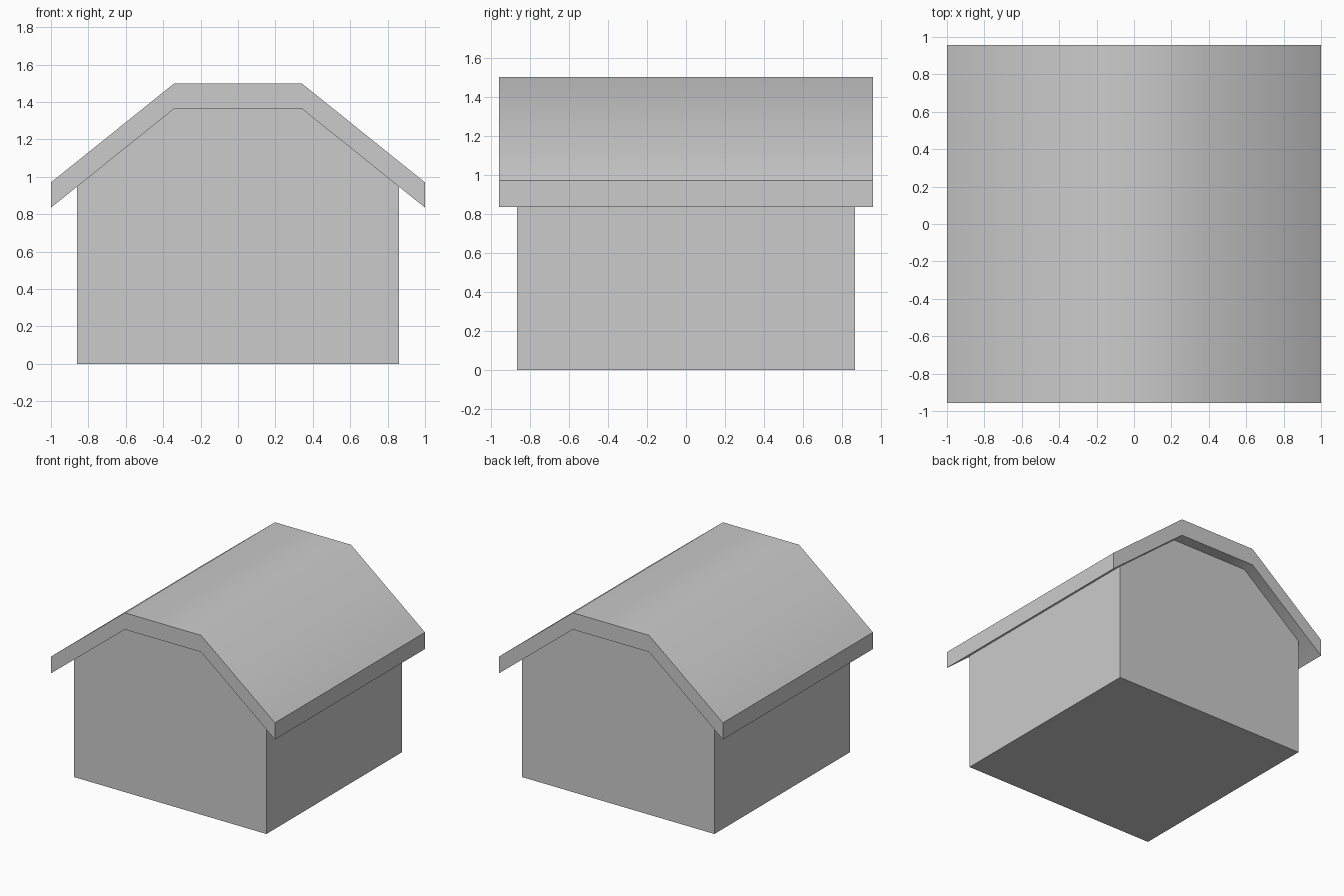
import bpy, bmesh, math

if "Cube" in bpy.data.objects:
    bpy.data.objects.remove(bpy.data.objects["Cube"])


def prism(name, profile, half_depth):
    """Extrude an x-z profile along y, centred on y = 0."""
    bm = bmesh.new()
    face = bm.faces.new([bm.verts.new((x, -half_depth, z)) for x, z in profile])
    new = bmesh.ops.extrude_face_region(bm, geom=[face])["geom"]
    verts = [v for v in new if isinstance(v, bmesh.types.BMVert)]
    bmesh.ops.translate(bm, verts=verts, vec=(0, 2 * half_depth, 0))
    bmesh.ops.recalc_face_normals(bm, faces=bm.faces)
    mesh = bpy.data.meshes.new(name)
    bm.to_mesh(mesh)
    bm.free()
    obj = bpy.data.objects.new(name, mesh)
    bpy.context.collection.objects.link(obj)
    return obj


def mirrored(right):
    """Complete a right-hand outline with its mirror image."""
    return right + [(-x, z) for x, z in reversed(right)]


WALL_X, WALL_Y, FLOOR_Z = 0.86, 0.865, 0.535
RIDGE_X, EAVE_X = 0.34, 1.0
RIDGE_Z, EAVE_Z, THICK = 1.5, 0.97, 0.135

# Roof underside height where it meets the side wall
slope = (RIDGE_Z - EAVE_Z) / (EAVE_X - RIDGE_X)
wall_top = RIDGE_Z - THICK - slope * (WALL_X - RIDGE_X)

# Lower storey
prism("lower_walls", mirrored([(WALL_X, 0), (WALL_X, FLOOR_Z)]), WALL_Y)

# Upper storey with gable ends that follow the roof
prism("upper_walls", mirrored([(WALL_X, FLOOR_Z), (WALL_X, wall_top),
                               (RIDGE_X, RIDGE_Z - THICK)]), WALL_Y)

# Overhanging roof slab, softly shaded across its two bends
outer = [(-EAVE_X, EAVE_Z), (-RIDGE_X, RIDGE_Z), (RIDGE_X, RIDGE_Z), (EAVE_X, EAVE_Z)]
inner = [(x, z - THICK) for x, z in reversed(outer)]
roof = prism("roof", outer + inner, 0.957)
bpy.context.view_layer.objects.active = roof
roof.select_set(True)
bpy.ops.object.shade_smooth_by_angle(angle=math.radians(45))
